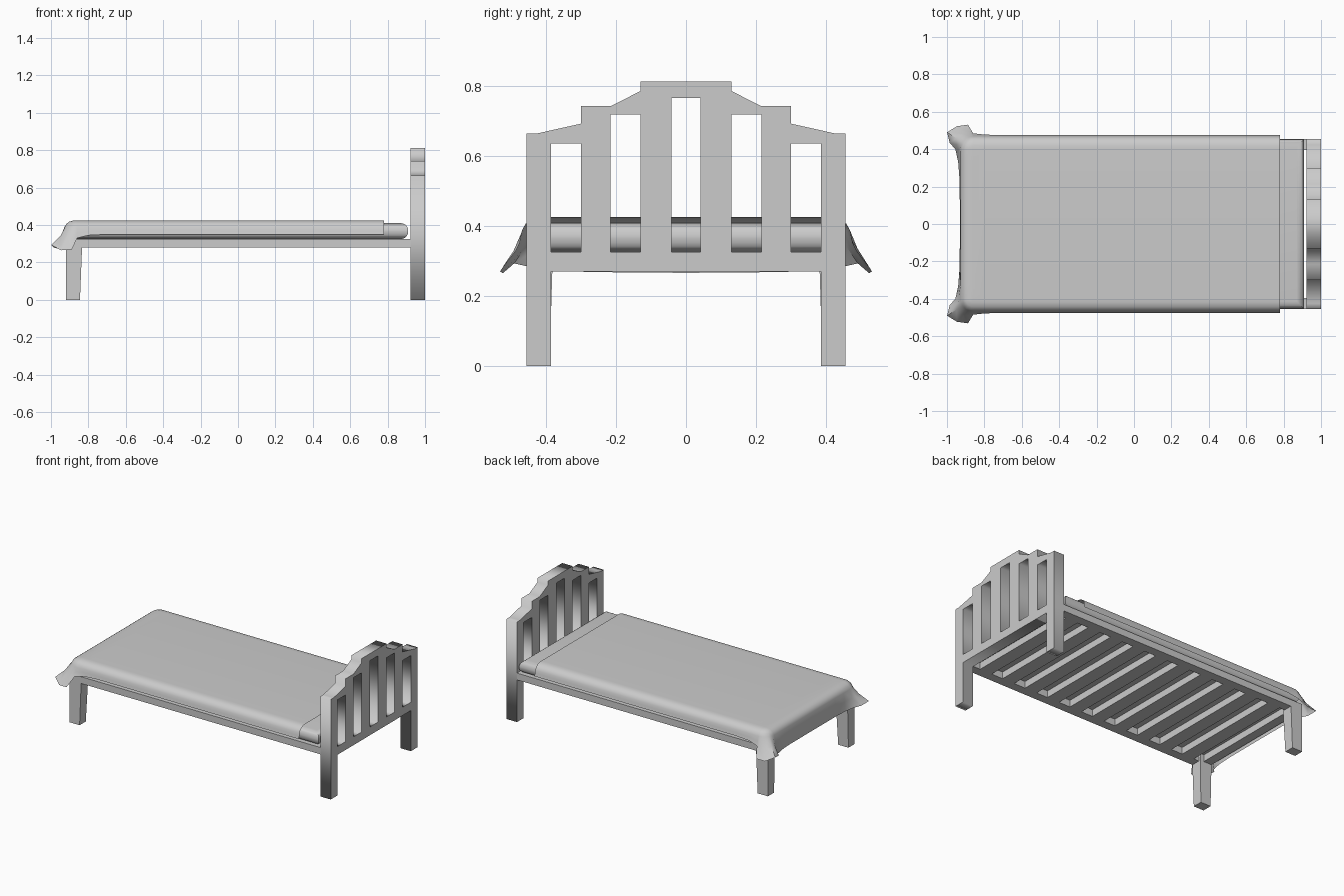
import bpy, bmesh
from math import radians, sin, cos

if "Cube" in bpy.data.objects:
    bpy.data.objects.remove(bpy.data.objects["Cube"])


def finish(name, bm, smooth=False):
    bmesh.ops.recalc_face_normals(bm, faces=bm.faces)
    me = bpy.data.meshes.new(name)
    bm.to_mesh(me)
    bm.free()
    ob = bpy.data.objects.new(name, me)
    bpy.context.collection.objects.link(ob)
    if smooth:
        bpy.ops.object.select_all(action='DESELECT')
        ob.select_set(True)
        bpy.context.view_layer.objects.active = ob
        bpy.ops.object.shade_smooth_by_angle(angle=radians(50))
    return ob


def box_mesh(x0, x1, y0, y1, z0, z1):
    bm = bmesh.new()
    bmesh.ops.create_cube(bm, size=1)
    for v in bm.verts:
        v.co.x = x1 if v.co.x > 0 else x0
        v.co.y = y1 if v.co.y > 0 else y0
        v.co.z = z1 if v.co.z > 0 else z0
    return bm


def box(name, *dims):
    return finish(name, box_mesh(*dims))


# Headboard: stepped outline with posts, pierced by five openings
half = [(.13, .812), (.13, .785), (.215, .742), (.30, .742), (.30, .692),
        (.425, .664), (.455, .664), (.455, 0), (.385, 0), (.385, .27)]
loops = [half + [(-y, z) for y, z in reversed(half)]]
for y0, y1, top in ((-.042, .042, .765), (.13, .215, .718), (.30, .385, .635),
                    (-.215, -.13, .718), (-.385, -.30, .635)):
    loops.append([(y0, .325), (y1, .325), (y1, top), (y0, top)])
cu = bpy.data.curves.new("headboard_profile", 'CURVE')
cu.dimensions = '2D'
cu.fill_mode = 'BOTH'
cu.extrude = .0385
for loop in loops:
    sp = cu.splines.new('POLY')
    sp.points.add(len(loop) - 1)
    for p, (y, z) in zip(sp.points, loop):
        p.co = (y, z, 0, 1)
    sp.use_cyclic_u = True
tmp = bpy.data.objects.new("headboard_profile", cu)
bpy.context.collection.objects.link(tmp)
me = bpy.data.meshes.new_from_object(tmp.evaluated_get(bpy.context.evaluated_depsgraph_get()))
bpy.data.objects.remove(tmp)
head = bpy.data.objects.new("headboard", me)
head.rotation_euler = (radians(90), 0, radians(90))
head.location.x = .9615
bpy.context.collection.objects.link(head)

# Tapered foot legs and side rails
for s, side in ((-1, "front"), (1, "back")):
    bm = box_mesh(-.92, -.832, .38, .455, 0, .325)
    for v in bm.verts:
        if v.co.z < .1:
            v.co.x = min(v.co.x, -.845)
            v.co.y = max(v.co.y, .39)
        v.co.y *= s
    finish(side + "_foot_leg", bm)
    box(side + "_side_rail", -.84, .923, *sorted((s * .395, s * .455)), .28, .325)
box("foot_rail", -.92, -.86, -.385, .385, .28, .325)

# Slats under the mattress
for i in range(10):
    x = -.75 + i * 1.565 / 9
    box("slat_%d" % (i + 1), x - .045, x + .045, -.395, .395, .28, .325)

# Mattress with rounded sides
bm = box_mesh(-.90, .91, -.453, .453, .325, .41)
edges = [e for e in bm.edges if abs(e.verts[0].co.z - e.verts[1].co.z) < .001]
bmesh.ops.bevel(bm, geom=edges, offset=.04, segments=5, profile=.5, affect='EDGES')
finish("mattress", bm, True)

# Blanket: stations round the rim (x, y, outward angle, hem reach, hem height)
rim = [(.78, .4, 90, .075, .35), (0, .4, 90, .075, .35), (-.7, .4, 90, .075, .35),
       (-.8, .4, 90, .078, .345), (-.86, .4, 90, .085, .33), (-.86, .4, 78, .134, .27),
       (-.86, .4, 55, .15, .265), (-.86, .4, 33, .166, .293), (-.86, .4, 15, .13, .28),
       (-.86, .4, 0, .095, .272), (-.86, .33, 0, .08, .27), (-.86, .24, 0, .073, .268)]
stations = ([(s, 1) for s in rim] + [((-.86, 0, 0, .07, .266), 1)]
            + [(s, -1) for s in reversed(rim)])
shoulder = [(0, .425), (.02, .424), (.042, .418), (.058, .406), (.068, .388)]
bm = bmesh.new()
rows = []
for (x, y, ang, reach, hem), side in stations:
    dx, dy = -cos(radians(ang)), sin(radians(ang))
    mid = (.068 + (reach - .068) * .4, .388 + (hem - .388) * .5)
    rows.append([bm.verts.new((x + dx * r, side * (y + dy * r), z))
                 for r, z in shoulder + [mid, (reach, hem)]])
for a, b in zip(rows, rows[1:]):
    for k in range(len(a) - 1):
        bm.faces.new((a[k], a[k + 1], b[k + 1], b[k]))
bm.faces.new([r[0] for r in rows])
bmesh.ops.remove_doubles(bm, verts=bm.verts, dist=.0005)
finish("blanket", bm, True)
